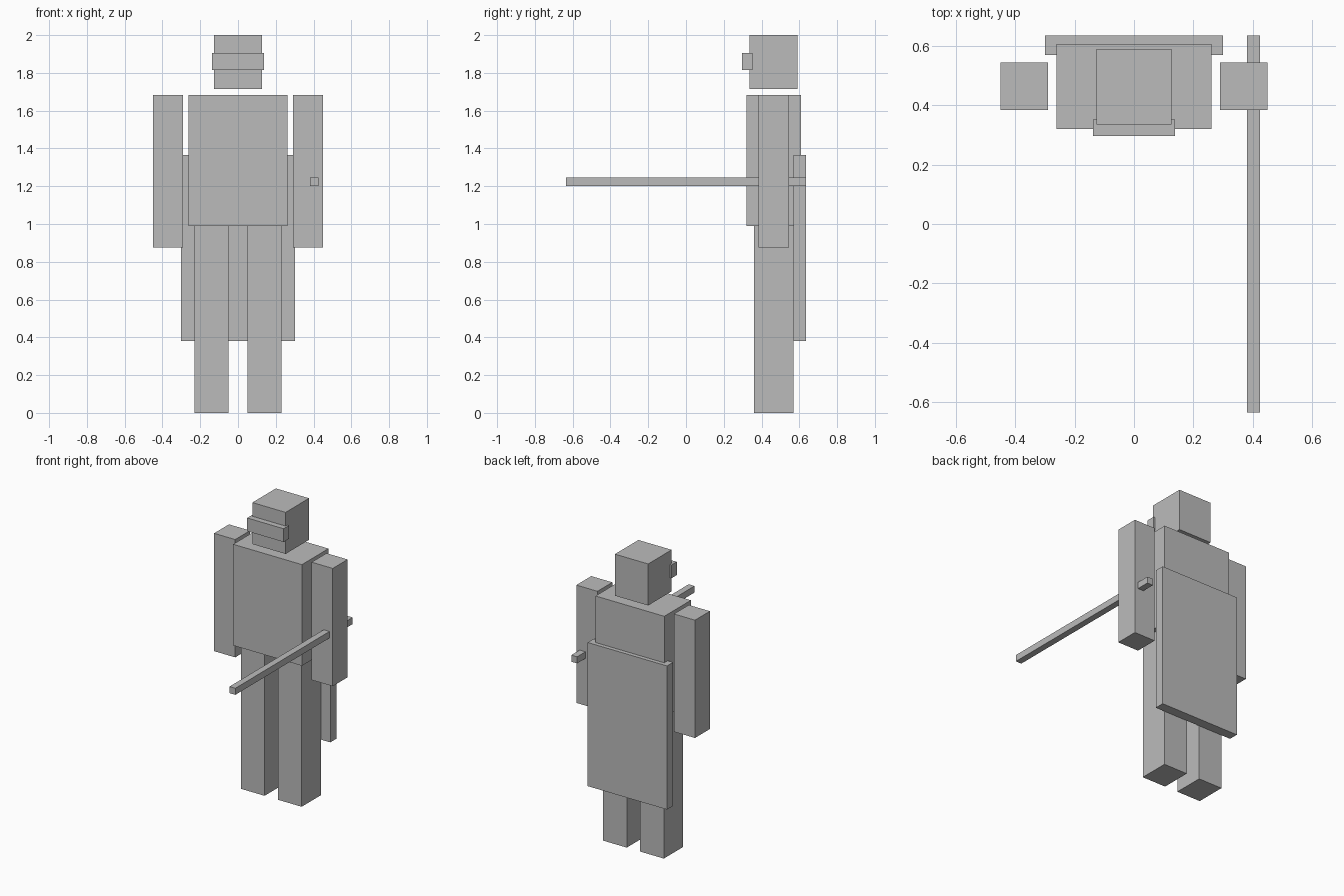
import bpy
import bmesh
from mathutils import Vector

default = bpy.data.objects.get("Cube")
if default:
    bpy.data.objects.remove(default, do_unlink=True)

grey = bpy.data.materials.new("plain grey")
grey.use_nodes = True
colour = (0.5, 0.5, 0.5, 1)
grey.diffuse_color = colour
grey.node_tree.nodes["Principled BSDF"].inputs["Base Color"].default_value = colour


def box(name, xs, ys, zs):
    """Add a flat-shaded box spanning the given ranges."""
    spans = (xs, ys, zs)
    centre = Vector([(a + b) / 2 for a, b in spans])
    size = Vector([b - a for a, b in spans])
    bm = bmesh.new()
    bmesh.ops.create_cube(bm, size=1)
    bmesh.ops.scale(bm, vec=size, verts=bm.verts)
    mesh = bpy.data.meshes.new(name)
    bm.to_mesh(mesh)
    bm.free()
    mesh.materials.append(grey)
    obj = bpy.data.objects.new(name, mesh)
    obj.location = centre
    bpy.context.collection.objects.link(obj)
    return obj


# Head and visor
box("head", (-0.126, 0.126), (0.336, 0.59), (1.715, 2.0))
box("visor", (-0.138, 0.138), (0.297, 0.353), (1.815, 1.906))

# Torso and the cape behind it
box("torso", (-0.261, 0.261), (0.32, 0.608), (0.99, 1.684))
box("cape", (-0.301, 0.301), (0.57, 0.636), (0.38, 1.365))

# Paired limbs
for side, s in (("left", 1), ("right", -1)):
    box(side + "_arm", sorted((s * 0.29, s * 0.45)), (0.384, 0.545), (0.876, 1.684))
    box(side + "_leg", sorted((s * 0.05, s * 0.231)), (0.36, 0.57), (0, 0.99))

# Long staff held through the left arm
box("staff", (0.381, 0.425), (-0.636, 0.636), (1.2, 1.245))
